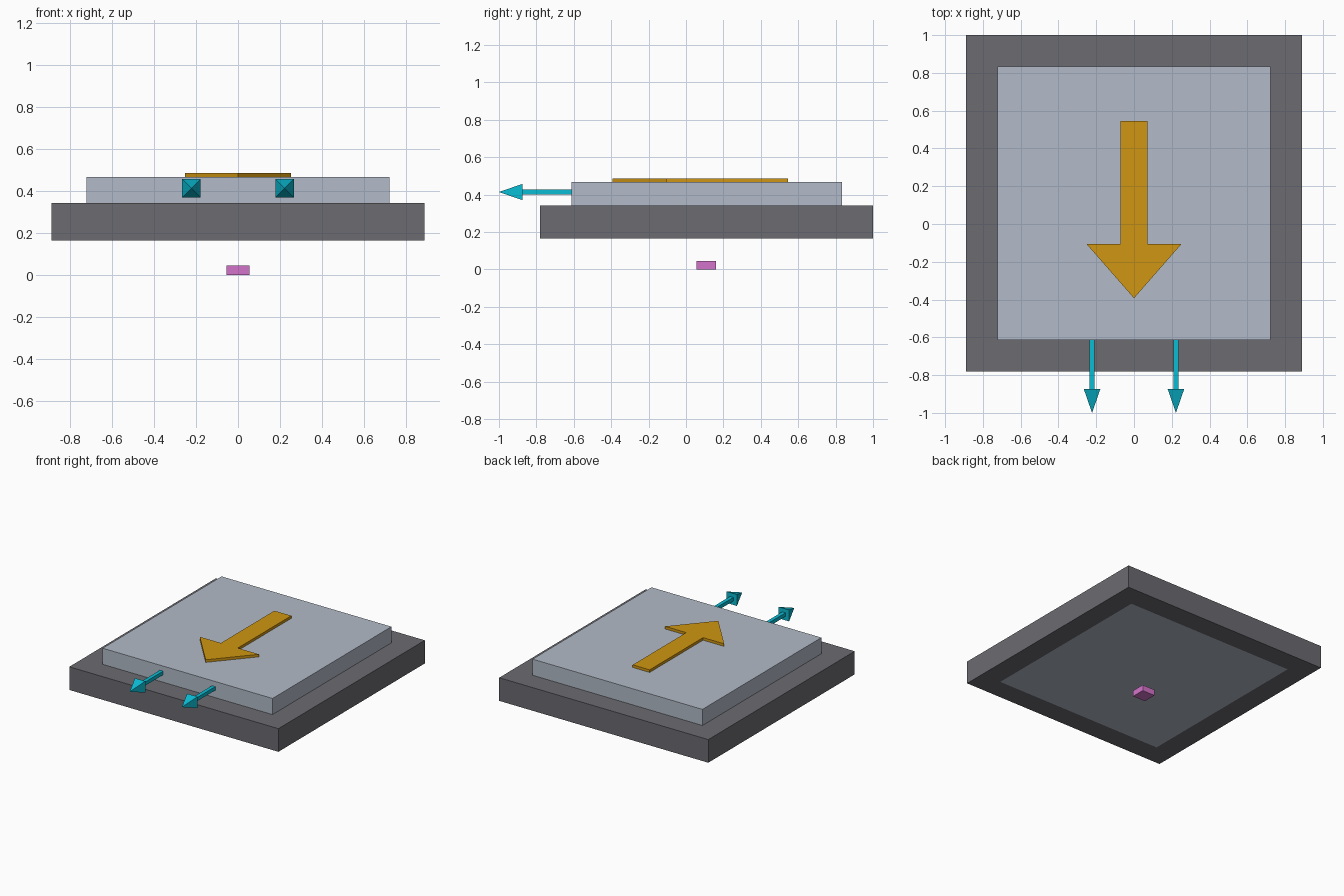
import bpy, bmesh

if "Cube" in bpy.data.objects:
    bpy.data.objects.remove(bpy.data.objects["Cube"])


def material(name, r, g, b):
    """Flat material from 0-255 sRGB values, stored as linear."""
    m = bpy.data.materials.new(name)
    lin = [((c / 255 + 0.055) / 1.055) ** 2.4 if c > 10 else c / 255 / 12.92 for c in (r, g, b)]
    m.diffuse_color = (*lin, 1)
    m.use_nodes = True
    m.node_tree.nodes["Principled BSDF"].inputs["Base Color"].default_value = m.diffuse_color
    return m


DARK = material("dark_grey", 107, 107, 113)
PALE = material("pale_blue_grey", 178, 187, 200)
GOLD = material("gold", 208, 150, 18)
TEAL = material("teal", 10, 188, 212)
PINK = material("pink", 212, 116, 202)


def finish(bm, name, mat):
    bmesh.ops.recalc_face_normals(bm, faces=bm.faces)
    mesh = bpy.data.meshes.new(name)
    bm.to_mesh(mesh)
    bm.free()
    mesh.materials.append(mat)
    obj = bpy.data.objects.new(name, mesh)
    bpy.context.collection.objects.link(obj)
    return obj


def box(name, mat, x, y, z):
    """Box from (min, max) ranges."""
    bm = bmesh.new()
    for v in bmesh.ops.create_cube(bm, size=1)["verts"]:
        v.co = [r[0] + (c + 0.5) * (r[1] - r[0]) for c, r in zip(v.co, (x, y, z))]
    return finish(bm, name, mat)


MID = 0.11          # y centre of the base
OUT, INN = 0.89, 0.723
Z0, Z1, Z2 = 0.165, 0.343, 0.467

# Square frame around the slab
bm = bmesh.new()
corners = [(-1, -1), (1, -1), (1, 1), (-1, 1)]
rings = [[bm.verts.new((sx * h, MID + sy * h, z)) for sx, sy in corners]
         for h, z in ((OUT, Z0), (OUT, Z1), (INN, Z1), (INN, Z0))]
for a, b in zip(rings, rings[1:] + rings[:1]):
    for i in range(4):
        j = (i + 1) % 4
        bm.faces.new((a[i], a[j], b[j], b[i]))
finish(bm, "base_frame", DARK)

# Slab running through the frame
box("slab", PALE, (-INN, INN), (MID - INN, MID + INN), (Z0, Z2))

# Flat direction arrow on top
bm = bmesh.new()
half = [(0.072, 0.545), (0.072, -0.105), (0.252, -0.105)]
outline = half + [(0, -0.393)] + [(-x, y) for x, y in reversed(half)]
face = bm.faces.new([bm.verts.new((x, y, Z2)) for x, y in outline])
ext = bmesh.ops.extrude_face_region(bm, geom=[face])["geom"]
bmesh.ops.translate(bm, vec=(0, 0, 0.02), verts=[v for v in ext if isinstance(v, bmesh.types.BMVert)])
finish(bm, "top_arrow", GOLD)

# Pair of small arrows pointing out of the front
for side, x in (("left", -0.222), ("right", 0.222)):
    zc, s, h = 0.414, 0.014, 0.044
    box(side + "_arrow_shaft", TEAL, (x - s, x + s), (-0.875, MID - INN), (zc - s, zc + s))
    bm = bmesh.new()
    base = [bm.verts.new((x + sx * h, -0.873, zc + sz * h)) for sx, sz in corners]
    tip = bm.verts.new((x, -1, zc))
    bm.faces.new(base)
    for i in range(4):
        bm.faces.new((base[i], base[(i + 1) % 4], tip))
    finish(bm, side + "_arrow_head", TEAL)

# Small marker block floating underneath
box("marker_block", PINK, (-0.054, 0.054), (MID - 0.055, MID + 0.051), (0, 0.046))
